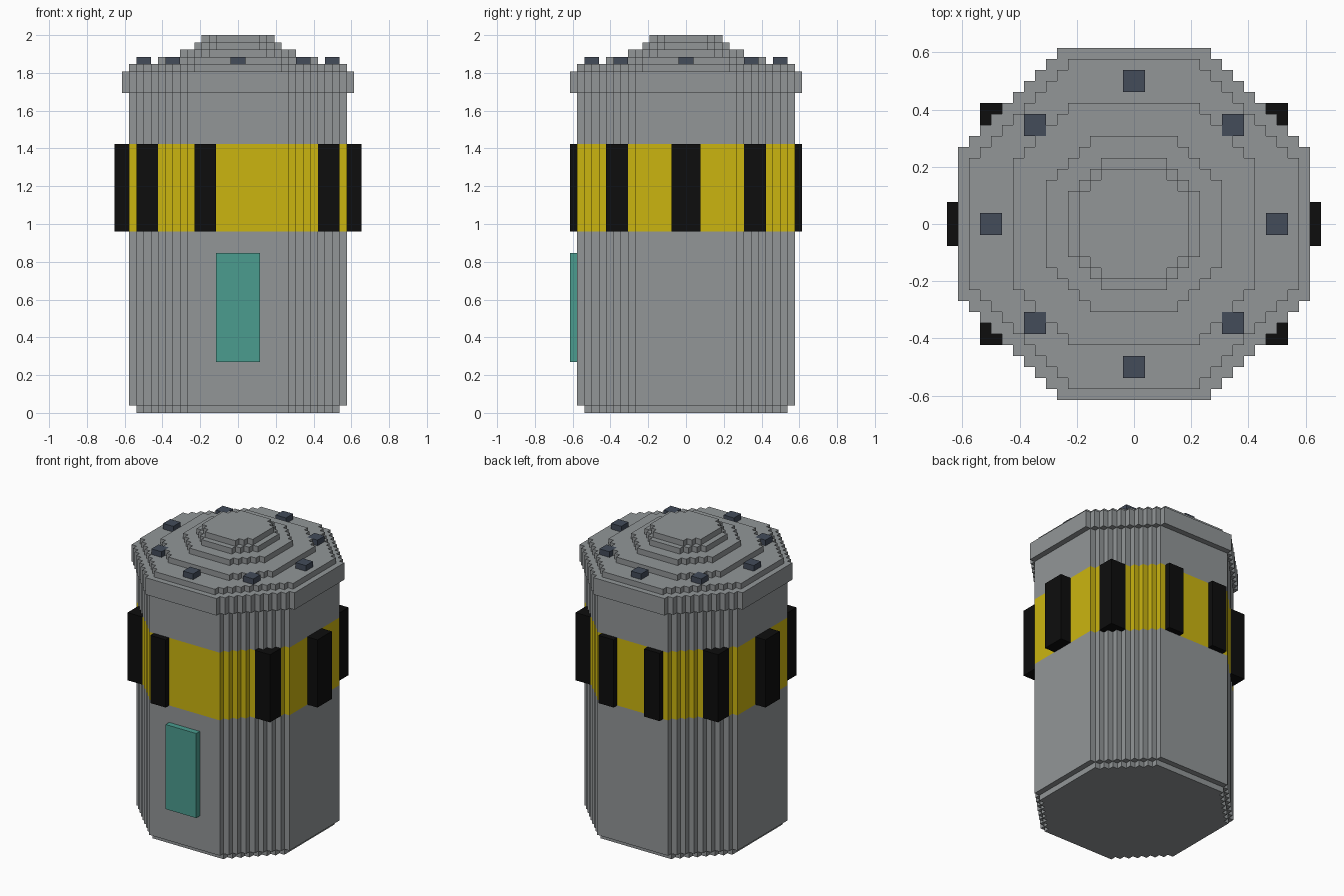
import bpy
import bmesh
from mathutils import Vector

U = 2 / 52  # one block

cube = bpy.data.objects.get("Cube")
if cube:
    bpy.data.objects.remove(cube, do_unlink=True)


def material(name, rgb):
    m = bpy.data.materials.new(name)
    m.use_nodes = True
    m.diffuse_color = (*rgb, 1)
    m.node_tree.nodes["Principled BSDF"].inputs["Base Color"].default_value = (*rgb, 1)
    return m


grey = material("steel grey", (0.287, 0.305, 0.312))
yellow = material("warning yellow", (0.597, 0.462, 0.005))
black = material("stripe black", (0.004, 0.004, 0.004))
teal = material("panel teal", (0.07, 0.333, 0.275))
slate = material("bolt slate", (0.056, 0.072, 0.102))


def prism(name, outline, z0, z1, mat):
    """Extrude a flat outline, given in blocks, from z0 to z1."""
    bm = bmesh.new()
    base = bm.faces.new([bm.verts.new(Vector((x, y, z0)) * U) for x, y in outline])
    top = bmesh.ops.extrude_face_region(bm, geom=[base], use_keep_orig=True)["geom"]
    bmesh.ops.translate(bm, vec=(0, 0, (z1 - z0) * U),
                        verts=[g for g in top if isinstance(g, bmesh.types.BMVert)])
    bmesh.ops.recalc_face_normals(bm, faces=bm.faces)
    mesh = bpy.data.meshes.new(name)
    bm.to_mesh(mesh)
    bm.free()
    mesh.materials.append(mat)
    obj = bpy.data.objects.new(name, mesh)
    bpy.context.collection.objects.link(obj)
    return obj


def stepped_octagon(radius, flat):
    """Octagon whose diagonal sides are one-block stairs."""
    quarter = []
    for k in range(radius - flat + 1):
        quarter.append((radius - k, flat + k))
        if k < radius - flat:
            quarter.append((radius - k - 1, flat + k))
    points = []
    for _ in range(4):
        points += quarter
        quarter = [(-y, x) for x, y in quarter]
    return points


def box(name, x0, x1, y0, y1, z0, z1, mat):
    return prism(name, [(x0, y0), (x1, y0), (x1, y1), (x0, y1)], z0, z1, mat)


# Stacked drum sections: name, radius, half flat, bottom, top, colour
for name, radius, flat, z0, z1, mat in [
    ("base", 14, 7, 0, 1, grey),
    ("lower_body", 15, 7, 1, 25, grey),
    ("warning_band", 15, 7, 25, 37, yellow),
    ("upper_body", 15, 7, 37, 44, grey),
    ("lid_rim", 16, 7, 44, 47, grey),
    ("lid_top", 15, 6, 47, 48, grey),
    ("dome_step_1", 11, 6, 48, 49, grey),
    ("dome_step_2", 8, 4, 49, 50, grey),
    ("dome_step_3", 6, 3, 50, 51, grey),
    ("dome_step_4", 5, 3, 51, 52, grey),
]:
    prism(name, stepped_octagon(radius, flat), z0, z1, mat)

# Black stripes on the corners and sides
for sx in (-1, 1):
    box("side_stripe", sx * 14, sx * 17, -2, 2, 25, 37, black)
    for sy in (-1, 1):
        box("corner_stripe", sx * 11, sx * 14, sy * 8, sy * 11, 25, 37, black)

# Stripes on the back, and one on the front
for name, x, y in [("back_stripe_right", -6, 14), ("back_stripe_left", 3, 14),
                   ("front_stripe", -6, -16)]:
    box(name, x, x + 3, y, y + 2, 25, 37, black)

# Front panel
box("front_panel", -3, 3, -16, -15, 7, 22, teal)

# Ring of lid bolts
for x in (-1, 0, 1):
    for y in (-1, 0, 1):
        if x or y:
            r = 9 if x and y else 13
            box("lid_bolt", x * r - 1, x * r + 1, y * r - 1, y * r + 1, 48, 49, slate)
